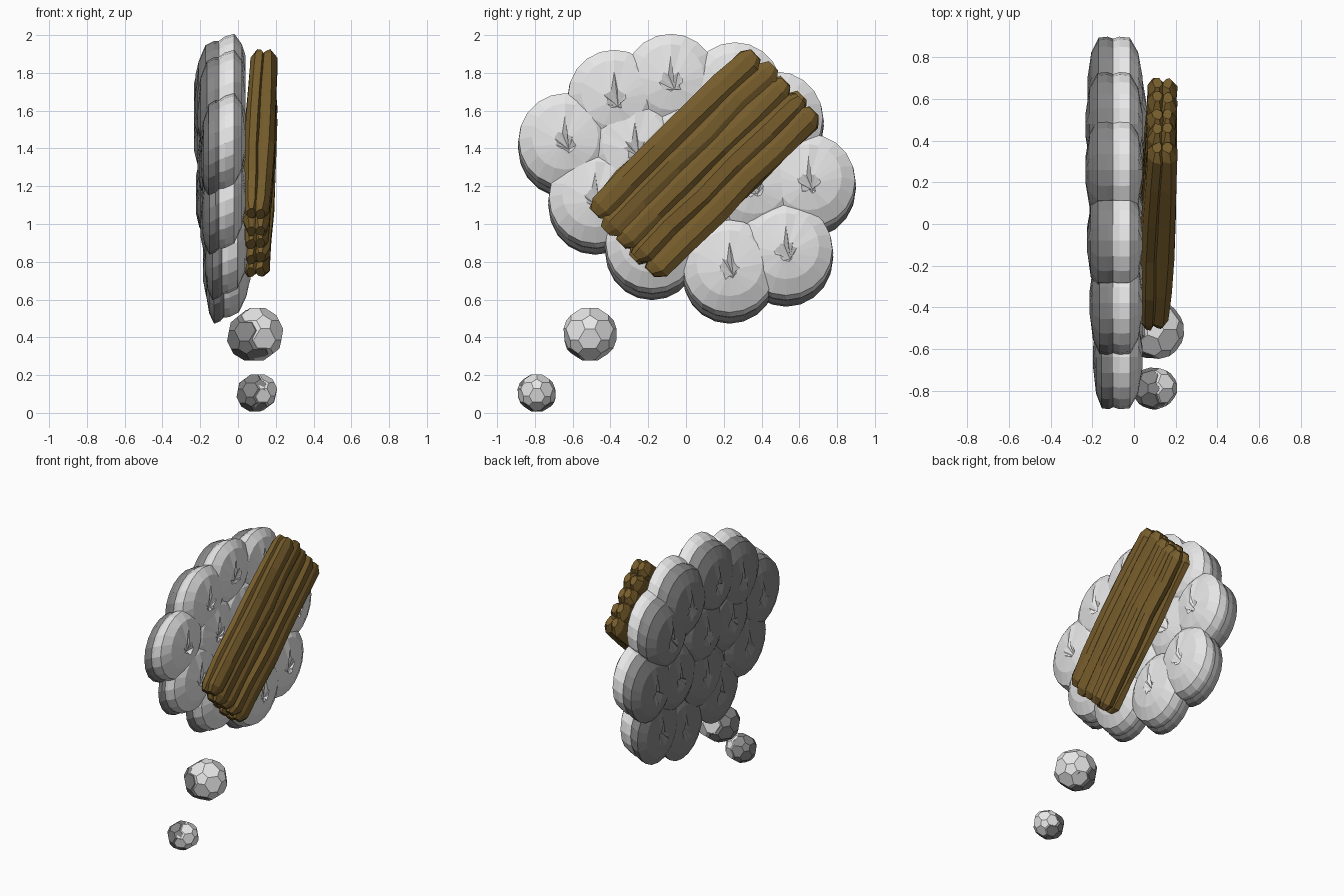
import bpy, bmesh, math, random
from mathutils import Vector

random.seed(4)
if "Cube" in bpy.data.objects:
    bpy.data.objects.remove(bpy.data.objects["Cube"])


def material(name, rgb):
    m = bpy.data.materials.new(name)
    m.use_nodes = True
    m.diffuse_color = (*rgb, 1)
    m.node_tree.nodes["Principled BSDF"].inputs["Base Color"].default_value = (*rgb, 1)
    return m


PALE = material("pale grey", (0.8, 0.8, 0.8))
DARK = material("dark grey", (0.24, 0.24, 0.24))
BROWN = material("wood brown", (0.185, 0.11, 0.025))


def clamp(v):
    return max(0, min(1, v))


def finish(name, bm, mat):
    bmesh.ops.recalc_face_normals(bm, faces=bm.faces)
    mesh = bpy.data.meshes.new(name)
    bm.to_mesh(mesh)
    bm.free()
    mesh.materials.append(mat)
    ob = bpy.data.objects.new(name, mesh)
    bpy.context.collection.objects.link(ob)
    return ob


def skin(bm, rings):
    """Join equal rings of points into a tube closed at its start."""
    rows = [[bm.verts.new(p) for p in ring] for ring in rings]
    n = len(rows[0])
    for a, b in zip(rows, rows[1:]):
        for i in range(n):
            j = (i + 1) % n
            bm.faces.new((a[i], a[j], b[j], b[i]))
    bm.faces.new(rows[0])
    return rows[-1]


# Cloud puffs: domed discs with a pinched crater and a thin crease above it
SIDES = 20
PROFILE = [(0, 0.24), (0.03, 0.25), (0.08, 0.245), (0.12, 0.175), (0.14, 0.06)]


def puff(name, y, z, side, slant, depth, mat):
    bm = bmesh.new()
    seam = -0.1 + 0.025 * clamp((1.1 - z) / 0.35)
    rings = []
    for k, (d, r) in enumerate(PROFILE):
        crater = k == len(PROFILE) - 1
        ring = []
        for i in range(SIDES):
            a = math.tau * i / SIDES
            rr = r
            if crater:
                rr = 0.14 if i == SIDES // 4 else r * random.uniform(0.6, 1.1)
            drop = 0.035 if crater else 0
            ring.append((seam + side * d * depth, y + rr * math.cos(a),
                         z + rr * math.sin(a) + slant * d - drop))
        rings.append(ring)
    rim = skin(bm, rings)
    pit = bm.verts.new((seam + side * 0.11 * depth, y + 0.02, z - 0.02))
    for i in range(SIDES):
        bm.faces.new((rim[i], rim[(i + 1) % SIDES], pit))
    finish(name, bm, mat)


OUTER = [(-0.64, 1.415), (-0.38, 1.645), (-0.08, 1.73), (0.26, 1.685), (0.48, 1.53),
         (0.65, 1.2), (0.53, 0.835), (0.23, 0.745), (-0.18, 0.87), (-0.48, 1.11)]
INNER = [(-0.27, 1.38), (0.04, 1.4), (0.36, 1.18), (0.02, 1.08)]
for i, (y, z) in enumerate(OUTER + INNER):
    # the back layer is thicker towards its upper rear
    bulk = 0.65 + 0.4 * clamp(0.5 * y + 0.8 * (z - 0.9))
    puff(f"cloud_puff_front_{i + 1}", y, z, 1, 0.4, 1, PALE)
    puff(f"cloud_puff_back_{i + 1}", y, z, -1, -0.35, bulk, DARK)

# Wooden sticks: two layers of rough, tapered beams laid on a diagonal
TILT = math.radians(44.5)
ALONG = Vector((0.035, math.cos(TILT), math.sin(TILT)))
ACROSS = Vector((0, math.sin(TILT), -math.cos(TILT)))
MIDDLE = Vector((0.115, 0.095, 1.322))


def stick(name, offset, depth):
    bm = bmesh.new()
    half = 0.61 + random.uniform(-0.02, 0.015)
    rough = [random.uniform(0.85, 1.1) for _ in range(8)]
    rings = []
    for t in (-1, -0.92, -0.6, -0.2, 0.2, 0.6, 0.92, 1):
        size = 0.5 if abs(t) == 1 else 1
        c = MIDDLE + ALONG * (half * t) + ACROSS * (offset + random.uniform(-0.008, 0.008))
        ring = []
        for i in range(8):
            a = math.tau * (i + 0.5) / 8
            s = size * rough[i] * random.uniform(0.9, 1.08)
            ring.append(c + ACROSS * (0.074 * s * math.cos(a))
                        + Vector((depth * (1 - 0.3 * abs(t)) + 0.05 * s * math.sin(a), 0, 0)))
        rings.append(ring)
    bm.faces.new(skin(bm, rings))
    finish(name, bm, BROWN)


for depth, layer in ((0.035, "front"), (-0.035, "back")):
    for i in range(5):
        stick(f"wood_stick_{layer}_{i + 1}", (i - 2) * 0.108, depth)


# Trailing bubbles: each is a dark faceted stone with a pale one pushed through it
def bubble(name, centre, radius, mat):
    bm = bmesh.new()
    bmesh.ops.create_icosphere(bm, subdivisions=1, radius=radius * 1.14)
    for v in bm.verts:
        v.co = v.co * random.uniform(0.95, 1.04) + Vector(centre)
    bmesh.ops.bevel(bm, geom=bm.verts[:], offset=30, offset_type='PERCENT',
                    segments=1, affect='VERTICES')
    finish(name, bm, mat)


bubble("large_bubble_dark", (0.075, -0.51, 0.408), 0.142, DARK)
bubble("large_bubble_pale", (0.1, -0.508, 0.415), 0.143, PALE)
bubble("small_bubble_dark", (0.093, -0.79, 0.105), 0.103, DARK)
bubble("small_bubble_pale", (0.108, -0.79, 0.108), 0.102, PALE)
